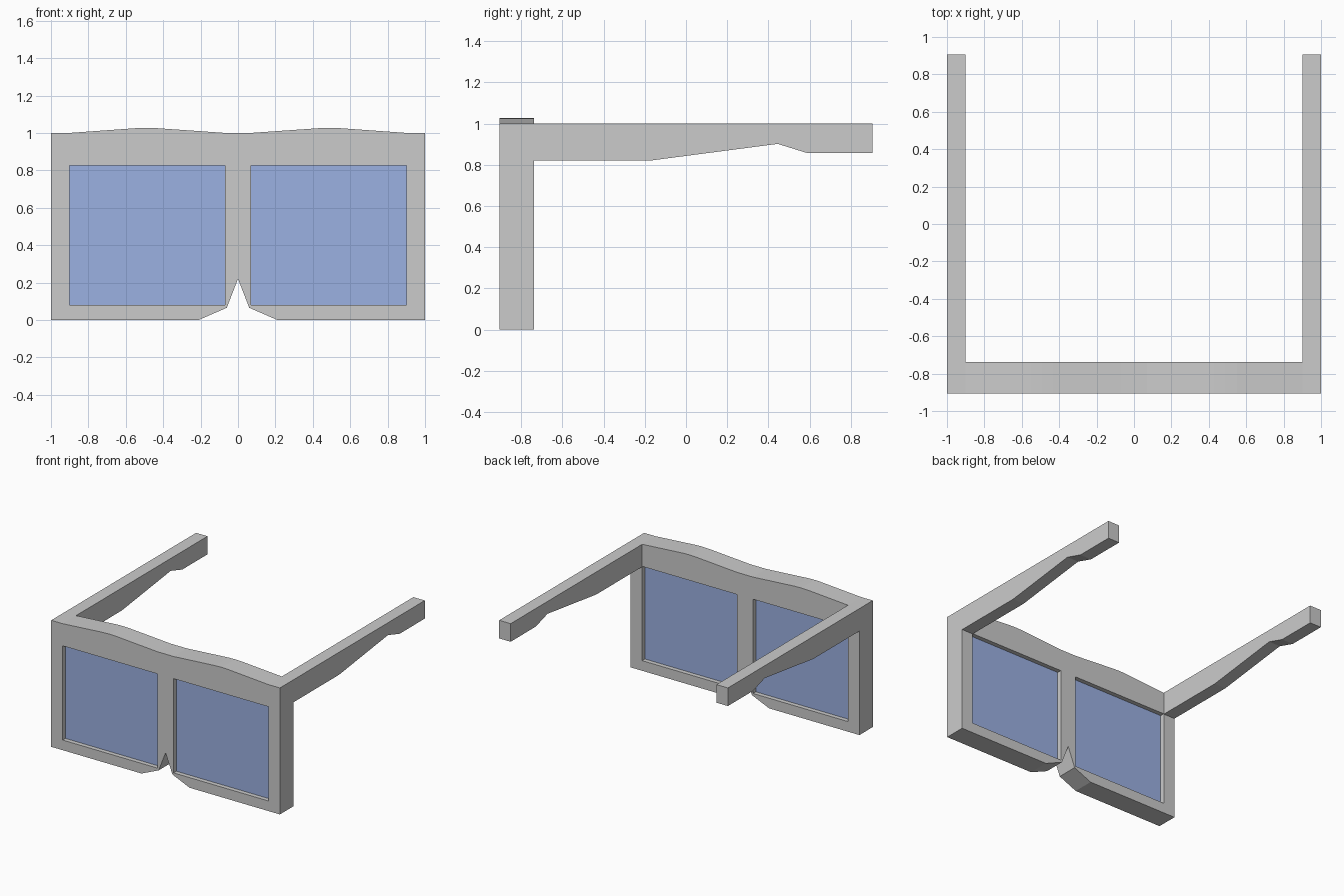
import bpy, bmesh
from mathutils import Vector

if "Cube" in bpy.data.objects:
    bpy.data.objects.remove(bpy.data.objects["Cube"])

FRONT, BACK = -0.905, -0.738   # depth of the front frame
TIP = 0.905                    # rear end of the arms


def prism(name, loops, to_3d, depth, material=None):
    """Fill a flat outline (plus optional hole loops) and extrude it."""
    bm = bmesh.new()
    edges = []
    for loop in loops:
        vs = [bm.verts.new(to_3d(a, b)) for a, b in loop]
        edges += [bm.edges.new((vs[i - 1], vs[i])) for i in range(len(vs))]
    if len(loops) == 1:
        bm.faces.new(vs)
    else:
        bmesh.ops.triangle_fill(bm, use_beauty=True, edges=edges)
    new = bmesh.ops.extrude_face_region(bm, geom=bm.faces[:])["geom"]
    moved = [v for v in new if isinstance(v, bmesh.types.BMVert)]
    bmesh.ops.translate(bm, verts=moved, vec=Vector(depth))
    bmesh.ops.recalc_face_normals(bm, faces=bm.faces[:])
    mesh = bpy.data.meshes.new(name)
    bm.to_mesh(mesh)
    bm.free()
    obj = bpy.data.objects.new(name, mesh)
    bpy.context.collection.objects.link(obj)
    if material:
        mesh.materials.append(material)
    return obj


def mirror(points):
    return [(-a, b) for a, b in reversed(points)]


blue = bpy.data.materials.new("lens_blue")
blue.diffuse_color = (0.33, 0.44, 0.76, 1)
blue.use_nodes = True
blue.node_tree.nodes["Principled BSDF"].inputs["Base Color"].default_value = blue.diffuse_color

# Front frame: wavy brow, nose notch, two rectangular openings
half = [(0.06, 0.065), (0.21, 0), (1, 0), (1, 1), (0.9, 1), (0.55, 1.025),
        (0.49, 1.027), (0.43, 1.025), (0.07, 1)]
outline = [(0, 0.22)] + half + mirror(half)
opening = [(0.07, 0.08), (0.9, 0.08), (0.9, 0.825), (0.07, 0.825)]
prism("front_frame", [outline, opening, mirror(opening)],
      lambda x, z: (x, FRONT, z), (0, BACK - FRONT, 0))

# Arm profile seen from the side
arm = [(BACK, 0.822), (-0.165, 0.822), (0.445, 0.902), (0.59, 0.857),
       (TIP, 0.857), (TIP, 1), (BACK, 1)]

for side, sx in (("right", 1), ("left", -1)):
    # Lens, slightly recessed on both faces
    shape = opening if sx > 0 else mirror(opening)
    prism(side + "_lens", [shape],
          lambda x, z: (x, FRONT + 0.035, z), (0, BACK - FRONT - 0.07, 0), blue)
    # Arm over the ear
    prism(side + "_arm", [arm],
          lambda y, z: (sx * 0.9, y, z), (sx * 0.1, 0, 0))
